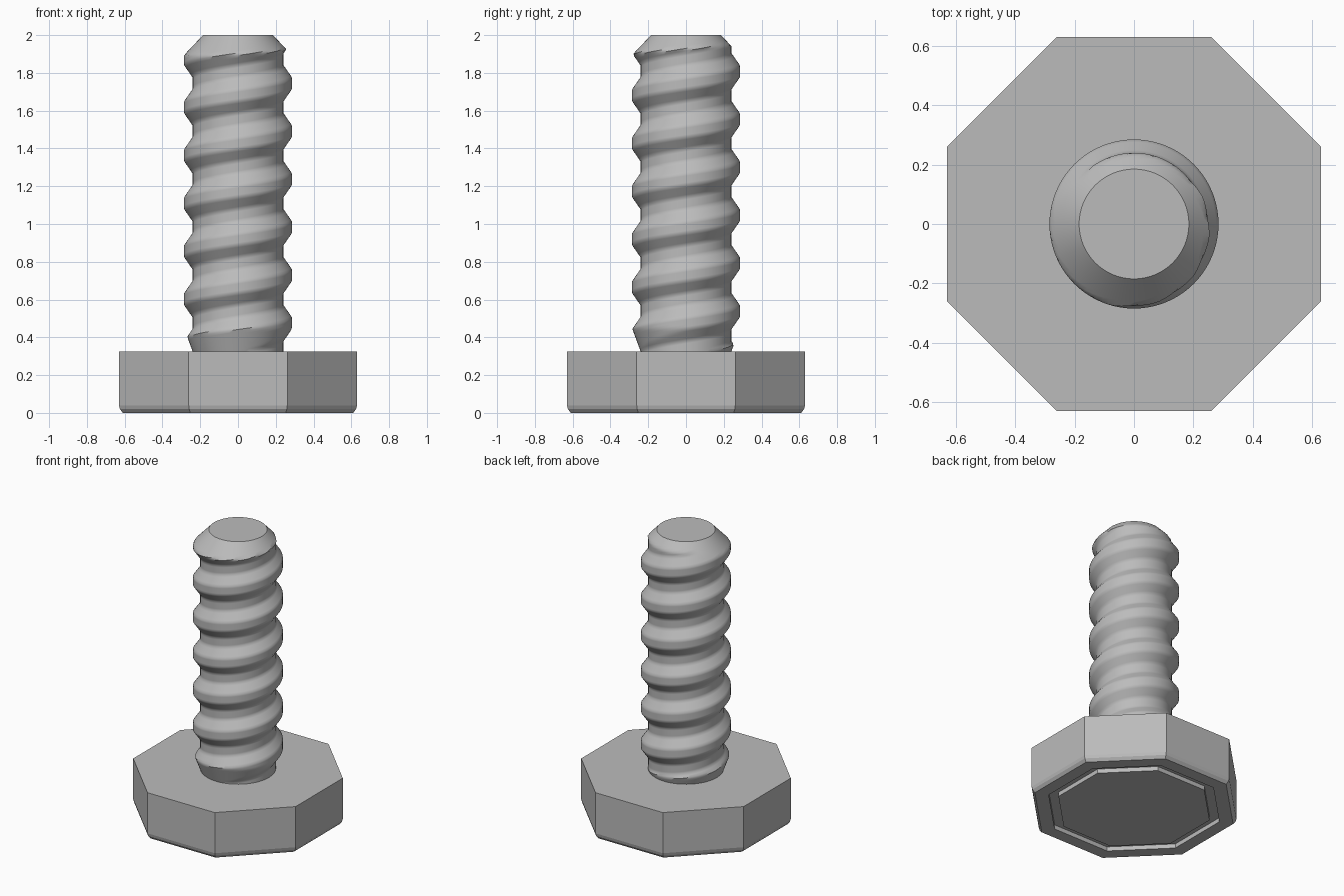
import bpy, bmesh, math

old = bpy.data.objects.get("Cube")
if old:
    bpy.data.objects.remove(old, do_unlink=True)

steel = bpy.data.materials.new("grey steel")
steel.use_nodes = True
colour = (0.5, 0.5, 0.5, 1)
steel.diffuse_color = colour
steel.node_tree.nodes["Principled BSDF"].inputs["Base Color"].default_value = colour


def finish(bm, name):
    bmesh.ops.remove_doubles(bm, verts=bm.verts, dist=1e-5)
    bmesh.ops.holes_fill(bm, edges=[e for e in bm.edges if e.is_boundary], sides=0)
    bmesh.ops.recalc_face_normals(bm, faces=bm.faces)
    mesh = bpy.data.meshes.new(name)
    bm.to_mesh(mesh)
    bm.free()
    mesh.materials.append(steel)
    obj = bpy.data.objects.new(name, mesh)
    bpy.context.collection.objects.link(obj)
    return obj


# Octagonal head: (distance to flat, height) profile with a grooved underside
SIDES = 8
profile = [(0.63, 0.325), (0.63, 0.04), (0.625, 0.02), (0.61, 0), (0.525, 0),
           (0.525, 0.03), (0.465, 0.03), (0.465, 0)]
bm = bmesh.new()
rings = []
for flat, z in profile:
    radius = flat / math.cos(math.pi / SIDES)
    angles = [(i + 0.5) * math.tau / SIDES for i in range(SIDES)]
    rings.append([bm.verts.new((radius * math.cos(a), radius * math.sin(a), z)) for a in angles])
for lower, upper in zip(rings, rings[1:]):
    for i in range(SIDES):
        j = (i + 1) % SIDES
        bm.faces.new((lower[i], lower[j], upper[j], upper[i]))
finish(bm, "head")

# Threaded shaft: a helical strip trimmed by a cone at each end
BOTTOM, TOP, PITCH, START = 0.325, 2.0, 0.254, 0.475
ROOT, CREST, HALF_CREST, FLANK = 0.24, 0.285, 0.03, 0.065
COLS, SUB = 80, 5


def shaft_radius(turn, z):
    phase = (z - START) / PITCH - turn
    d = abs(phase - round(phase)) * PITCH
    slope = min(max((d - HALF_CREST) / FLANK, 0), 1)
    thread = CREST + (ROOT - CREST) * slope
    return min(thread, 0.185 + 0.95 * (TOP - z), ROOT + 0.37 * (z - BOTTOM))


# Heights of one thread turn, denser steps between the profile corners
corners = [-HALF_CREST, HALF_CREST, HALF_CREST + FLANK,
           PITCH - HALF_CREST - FLANK, PITCH - HALF_CREST]
steps = [a + (b - a) * k / SUB for a, b in zip(corners, corners[1:]) for k in range(SUB)]
heights = [START + PITCH * t + s for t in range(-2, 8) for s in steps]

bm = bmesh.new()
columns = []
for c in range(COLS):
    turn = c / COLS
    a = turn * math.tau
    column = []
    for h in heights:
        z = min(max(h + PITCH * turn, BOTTOM), TOP)
        r = shaft_radius(turn, z)
        column.append(bm.verts.new((r * math.cos(a), r * math.sin(a), z)))
    columns.append(column)
for c in range(COLS):
    here, there = columns[c], columns[(c + 1) % COLS]
    shift = len(steps) if c == COLS - 1 else 0
    for n in range(len(heights) - 1 - shift):
        bm.faces.new((here[n], there[n + shift], there[n + 1 + shift], here[n + 1]))
shaft = finish(bm, "threaded_shaft")

bpy.ops.object.select_all(action='DESELECT')
shaft.select_set(True)
bpy.context.view_layer.objects.active = shaft
bpy.ops.object.shade_smooth_by_angle(angle=math.radians(40))
